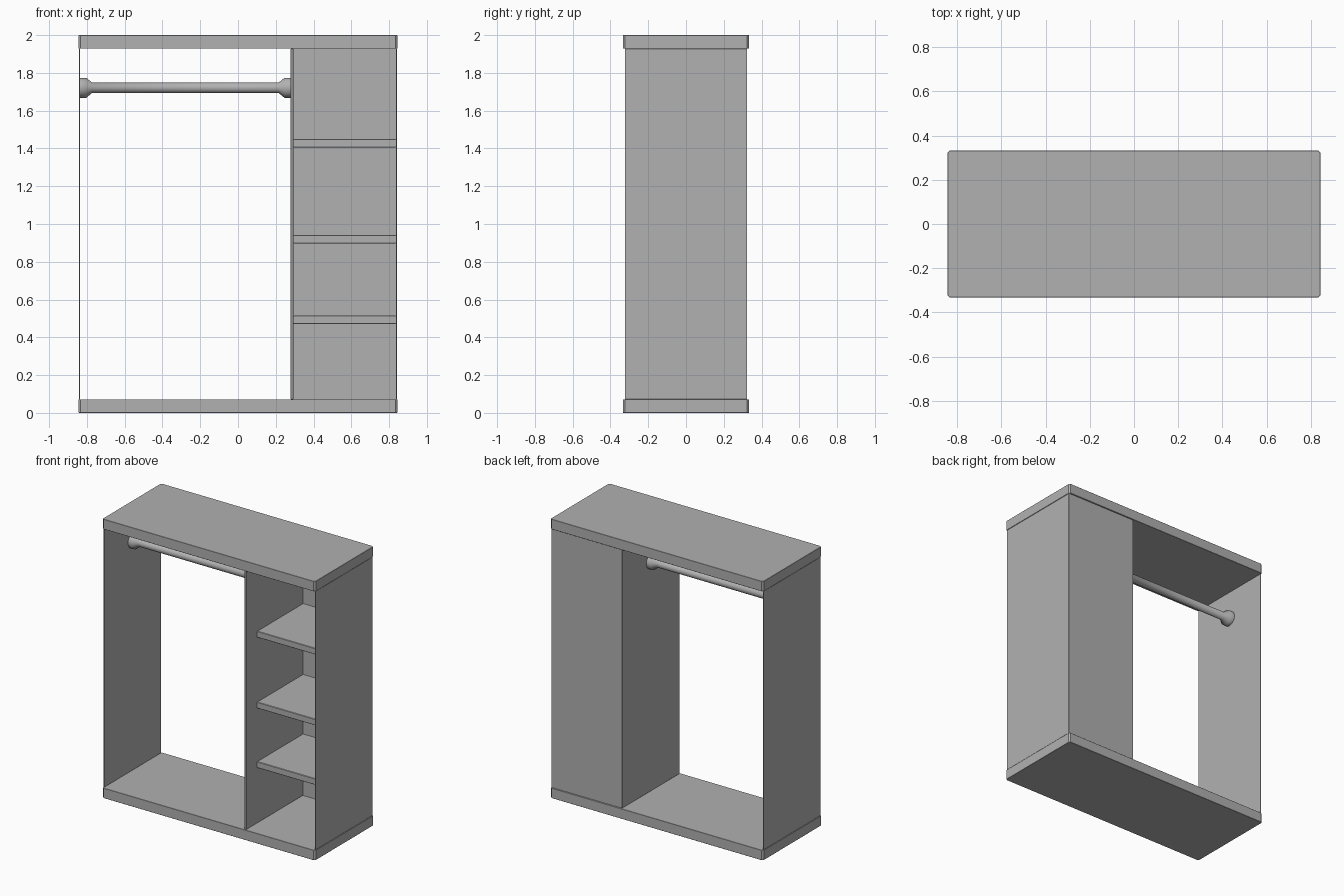
import bpy, bmesh, math

if "Cube" in bpy.data.objects:
    bpy.data.objects.remove(bpy.data.objects["Cube"])

# Dark grey finish shared by every part
grey = bpy.data.materials.new("dark_grey")
grey.diffuse_color = (0.44, 0.44, 0.44, 1)
grey.use_nodes = True
grey.node_tree.nodes["Principled BSDF"].inputs["Base Color"].default_value = grey.diffuse_color


def finish(name, bm):
    bmesh.ops.recalc_face_normals(bm, faces=bm.faces)
    me = bpy.data.meshes.new(name)
    bm.to_mesh(me)
    bm.free()
    me.materials.append(grey)
    ob = bpy.data.objects.new(name, me)
    bpy.context.collection.objects.link(ob)
    return ob


def box(name, lo, hi, corner=0.0, edge=0.0):
    """Box between two corners; corner bevels upright edges, edge bevels the rims."""
    bm = bmesh.new()
    bmesh.ops.create_cube(bm, size=1)
    for v in bm.verts:
        for i in range(3):
            v.co[i] = lo[i] if v.co[i] < 0 else hi[i]
    if corner:
        upright = [e for e in bm.edges
                   if abs(e.verts[0].co.z - e.verts[1].co.z) > 1e-6]
        bmesh.ops.bevel(bm, geom=upright, offset=corner, segments=1, affect='EDGES')
    if edge:
        rims = [e for e in bm.edges
                if abs(e.verts[0].co.z - e.verts[1].co.z) < 1e-6]
        bmesh.ops.bevel(bm, geom=rims, offset=edge, segments=1, affect='EDGES')
    return finish(name, bm)


W, D, H = 0.8435, 0.333, 2.0      # half width, half depth, height
SLAB = 0.072                      # slab thickness
PD = 0.324                        # half depth of panels
DIV0, DIV1 = 0.278, 0.294         # divider faces
BACK = 0.317                      # inner face of back panel
SIDE = 0.8355                     # inner face of side panels
OUT = 0.8415                      # outer face of side panels

# Top and base slabs
box("base_slab", (-W, -D, 0), (W, D, SLAB), 0.010, 0.0015)
box("top_slab", (-W, -D, H - SLAB), (W, D, H), 0.010, 0.0015)

# Upright panels
z0, z1 = SLAB, H - SLAB
for name, a, b in (("left_panel", -OUT, -SIDE),
                   ("right_panel", SIDE, OUT),
                   ("divider_panel", DIV0, DIV1)):
    box(name, (a, -PD, z0), (b, PD, z1), 0.002, 0.002)
box("back_panel", (DIV1, BACK, z0), (SIDE, PD, z1))

# Shelves, set back from the front
for i, z in enumerate((0.47, 0.897, 1.405)):
    box(f"shelf_{i + 1}", (DIV1, -0.205, z), (SIDE, BACK, z + 0.045), 0, 0.003)

# Hanging rail with flared end sockets, turned around the x axis
xl, xr = -SIDE, DIV0
half = [(0.0, 0.0), (0.0, 0.053), (0.032, 0.053), (0.062, 0.028)]
profile = [(xl + d, r) for d, r in half] + [(xr - d, r) for d, r in reversed(half)]
bm = bmesh.new()
vs = [bm.verts.new((x, 0, r)) for x, r in profile]
es = [bm.edges.new(p) for p in zip(vs, vs[1:])]
bmesh.ops.spin(bm, geom=vs + es, cent=(0, 0, 0), axis=(1, 0, 0),
               angle=math.tau, steps=32)
bmesh.ops.remove_doubles(bm, verts=bm.verts, dist=1e-5)
rail = finish("hanging_rail", bm)
rail.location = (0, 0, 1.721)
bpy.context.view_layer.objects.active = rail
rail.select_set(True)
bpy.ops.object.shade_smooth_by_angle(angle=math.radians(50))
